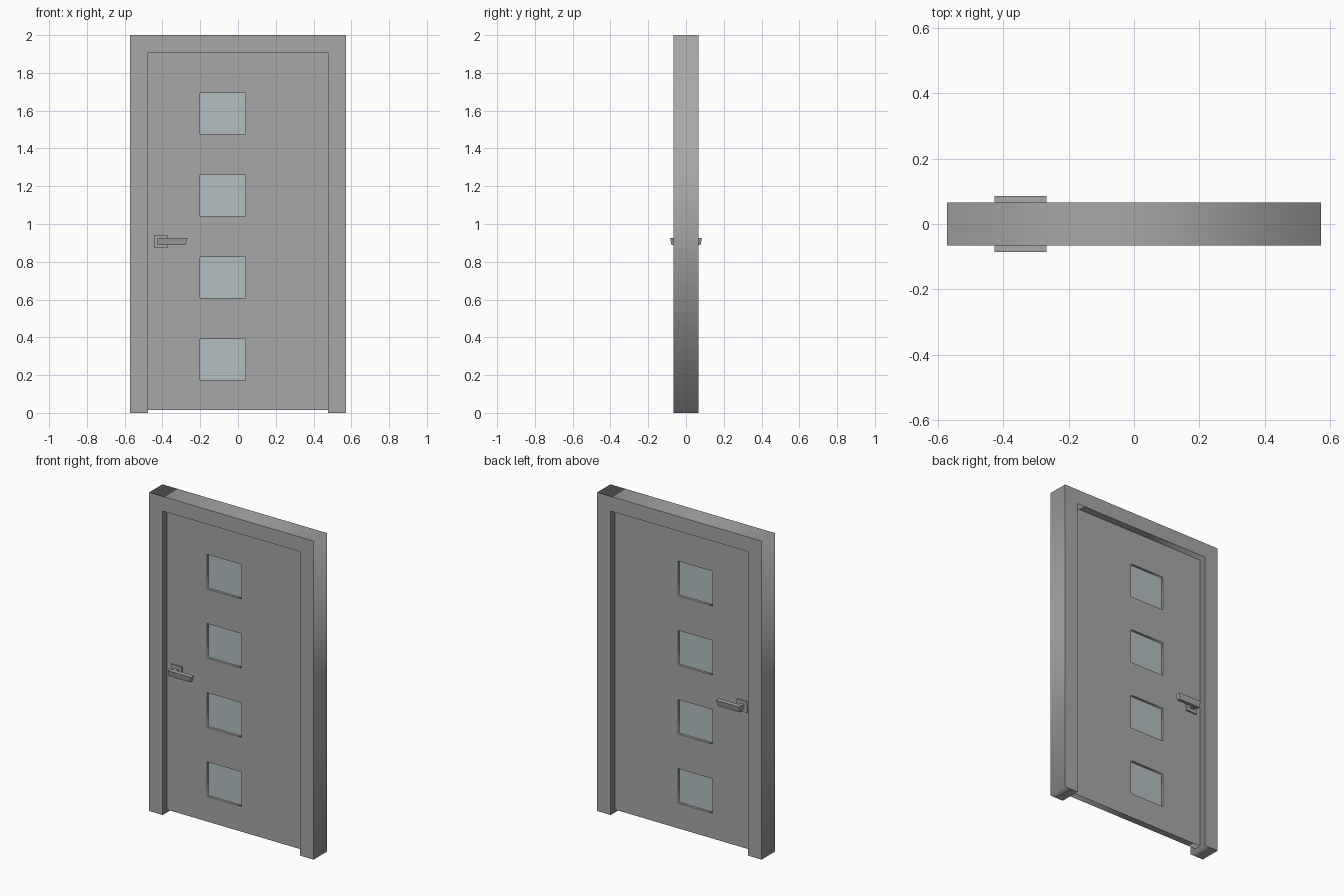
import bpy, bmesh, math
from mathutils import Matrix

if "Cube" in bpy.data.objects:
    bpy.data.objects.remove(bpy.data.objects["Cube"])


def material(name, rgb):
    m = bpy.data.materials.new(name)
    m.diffuse_color = (*rgb, 1.0)
    m.use_nodes = True
    m.node_tree.nodes["Principled BSDF"].inputs["Base Color"].default_value = m.diffuse_color
    return m


GREY = material("door_grey", (0.39, 0.39, 0.39))
GLASS = material("pale_glass", (0.445, 0.515, 0.527))


def add(name, mesh, mat):
    mesh.materials.clear()
    mesh.materials.append(mat)
    ob = bpy.data.objects.new(name, mesh)
    bpy.context.collection.objects.link(ob)
    return ob


def panel(name, outlines, half_depth, mat):
    """Upright slab from x/z outlines; inner outlines become holes."""
    cu = bpy.data.curves.new(name, 'CURVE')
    cu.dimensions = '2D'
    cu.fill_mode = 'BOTH'
    cu.extrude = half_depth
    for pts in outlines:
        s = cu.splines.new('POLY')
        s.points.add(len(pts) - 1)
        for p, (x, z) in zip(s.points, pts):
            p.co = (x, z, 0, 1)
        s.use_cyclic_u = True
    tmp = bpy.data.objects.new(name + "_curve", cu)
    mesh = bpy.data.meshes.new_from_object(tmp)
    bpy.data.objects.remove(tmp)
    mesh.transform(Matrix.Rotation(math.pi / 2, 4, 'X'))
    bm = bmesh.new()
    bm.from_mesh(mesh)
    bmesh.ops.remove_doubles(bm, verts=bm.verts, dist=1e-5)
    bmesh.ops.recalc_face_normals(bm, faces=bm.faces)
    bm.to_mesh(mesh)
    bm.free()
    return add(name, mesh, mat)


def box(name, lo, hi, mat, slant=(0, 0)):
    """Box from corner to corner; slant pulls in the bottom of the +x and outer y sides."""
    bm = bmesh.new()
    bmesh.ops.create_cube(bm, size=2)
    outer = 1 if lo[1] + hi[1] > 0 else -1
    for v in bm.verts:
        sx, sy, sz = v.co
        v.co = [a + (b - a) * (s + 1) / 2 for a, b, s in zip(lo, hi, v.co)]
        if sz < 0 and sx > 0:
            v.co.x -= slant[0]
        if sz < 0 and sy * outer > 0:
            v.co.y -= slant[1] * outer
    mesh = bpy.data.meshes.new(name)
    bm.to_mesh(mesh)
    bm.free()
    return add(name, mesh, mat)


def rect(x0, x1, z0, z1):
    return [(x0, z0), (x1, z0), (x1, z1), (x0, z1)]


# Door frame: two jambs and a head as one outline
W, IN, TOP = 0.571, 0.477, 1.908
panel("door_frame", [[(-W, 0), (-IN, 0), (-IN, TOP), (IN, TOP),
                      (IN, 0), (W, 0), (W, 2), (-W, 2)]], 0.066, GREY)

# Door leaf with four window openings
windows = [rect(-0.2, 0.04, z, z + 0.217) for z in (0.174, 0.608, 1.042, 1.476)]
panel("door_leaf", [rect(-IN, IN, 0.016, TOP)] + windows, 0.021, GREY)

# Glass panes set back in the openings
for i, w in enumerate(windows):
    panel(f"glass_pane_{i + 1}", [w], 0.006, GLASS)

# Handles on both faces: plate, neck and tapered lever
for side, label in ((-1, "front"), (1, "back")):
    def y_range(a, b):
        return sorted((side * a, side * b))
    for part, x, y, z, slant in (
            ("handle_plate", (-0.444, -0.372), (0.020, 0.030), (0.873, 0.942), (0, 0)),
            ("handle_neck", (-0.423, -0.393), (0.028, 0.060), (0.895, 0.922), (0, 0)),
            ("handle_lever", (-0.427, -0.267), (0.056, 0.085), (0.890, 0.927), (0.01, 0.008))):
        y0, y1 = y_range(*y)
        box(f"{part}_{label}", (x[0], y0, z[0]), (x[1], y1, z[1]), GREY, slant)
